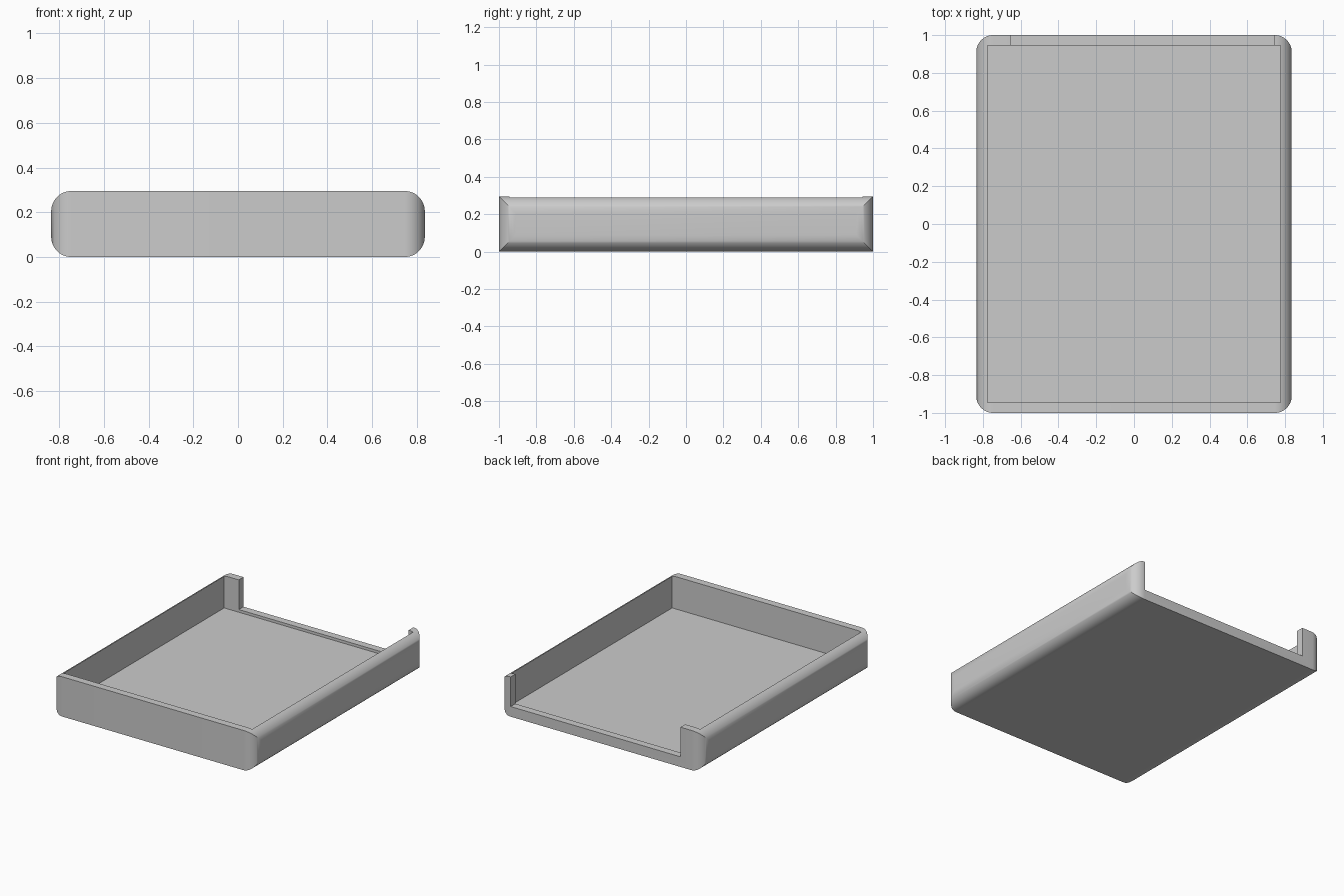
import bpy, bmesh
from mathutils import Vector

cube = bpy.data.objects.get("Cube")
if cube:
    bpy.data.objects.remove(cube, do_unlink=True)

HALF_X, HALF_Y, HEIGHT, RADIUS = 0.835, 1.0, 0.295, 0.09


def box(name, lo, hi, round_axis=None):
    """Box between two corners, optionally with the edges along one axis rounded."""
    lo, hi = Vector(lo), Vector(hi)
    bm = bmesh.new()
    bmesh.ops.create_cube(bm, size=1)
    for v in bm.verts:
        v.co = (lo + hi) / 2 + v.co * (hi - lo)
    if round_axis is not None:
        edges = [e for e in bm.edges
                 if abs((e.verts[0].co - e.verts[1].co)[round_axis]) > 0.01]
        bmesh.ops.bevel(bm, geom=edges, offset=RADIUS, offset_type='OFFSET',
                        segments=12, profile=0.5, affect='EDGES')
    mesh = bpy.data.meshes.new(name)
    bm.to_mesh(mesh)
    bm.free()
    obj = bpy.data.objects.new(name, mesh)
    bpy.context.collection.objects.link(obj)
    return obj


def cut(target, tool, operation):
    """Apply a boolean and discard the tool."""
    mod = target.modifiers.new(tool.name, 'BOOLEAN')
    mod.object, mod.operation, mod.solver = tool, operation, 'EXACT'
    bpy.context.view_layer.objects.active = target
    bpy.ops.object.modifier_apply(modifier=mod.name)
    bpy.data.objects.remove(tool, do_unlink=True)


# Tray shell: long rounded sides crossed with a rounded plan outline
tray = box("tray", (-HALF_X, -1.2, 0), (HALF_X, 1.2, HEIGHT), round_axis=1)
outline = box("outline", (-HALF_X, -HALF_Y, -0.2), (HALF_X, HALF_Y, 0.5), round_axis=2)
cut(tray, outline, 'INTERSECT')

# Hollow inside
cut(tray, box("cavity", (-0.775, -0.945, 0.055), (0.775, 0.945, 0.5)), 'DIFFERENCE')

# Opening in the back wall, leaving a low lip and two corner posts
cut(tray, box("back_opening", (-0.655, 0.9, 0.075), (0.74, 1.2, 0.6)), 'DIFFERENCE')

# Colour
grey = bpy.data.materials.new("light_grey")
grey.use_nodes = True
colour = (0.6, 0.6, 0.6, 1)
grey.diffuse_color = colour
grey.node_tree.nodes["Principled BSDF"].inputs["Base Color"].default_value = colour
tray.data.materials.clear()
tray.data.materials.append(grey)

# Smooth rounded sides, sharp creases
bpy.ops.object.select_all(action='DESELECT')
tray.select_set(True)
bpy.context.view_layer.objects.active = tray
bpy.ops.object.shade_smooth_by_angle(angle=0.5)
